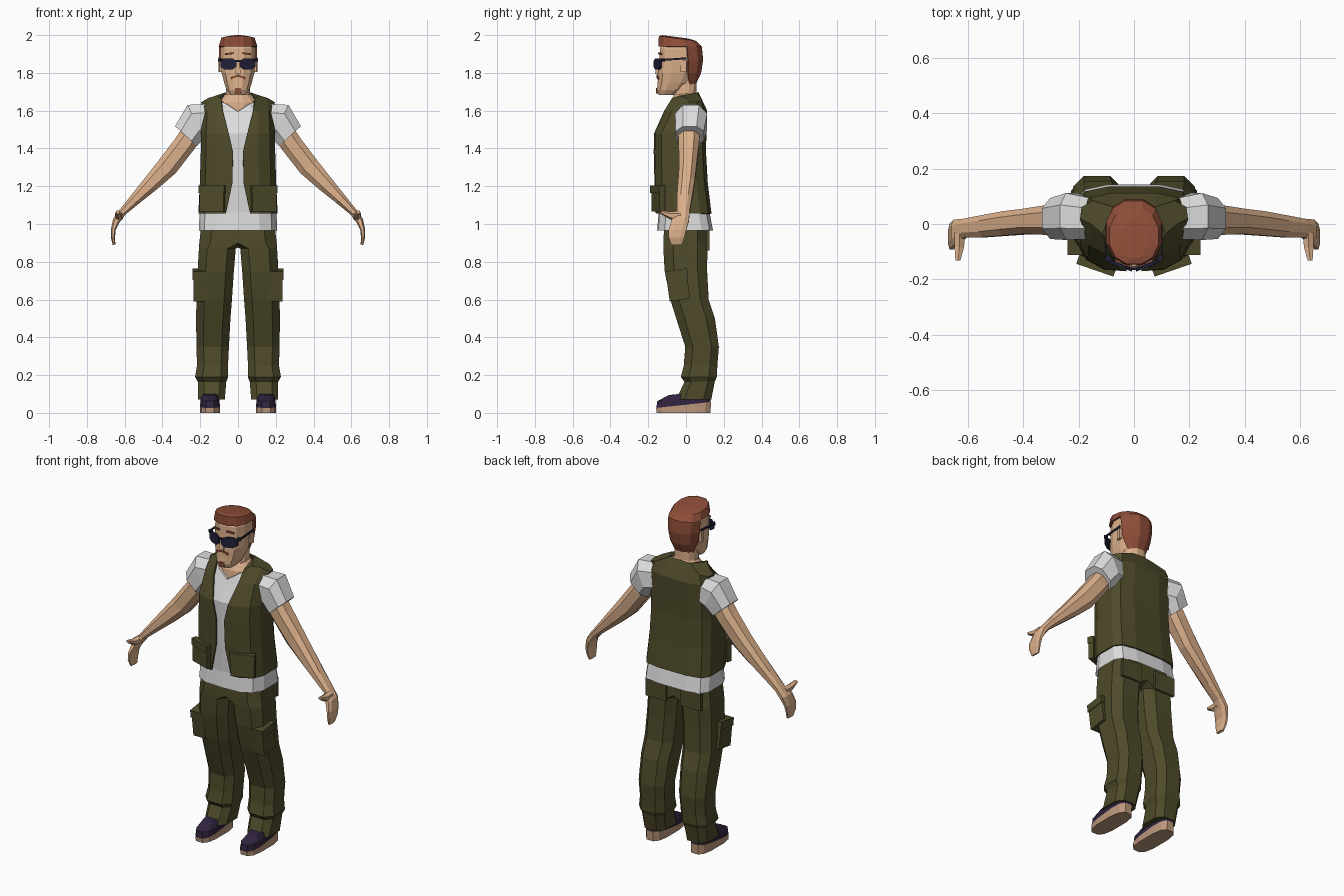
import bpy, bmesh, math
from mathutils import Vector, Matrix


def material(name, rgb):
    m = bpy.data.materials.new(name)
    m.diffuse_color = (*rgb, 1)
    return m


SKIN = material("skin", (0.72, 0.44, 0.26))
OLIVE = material("olive_cloth", (0.077, 0.069, 0.023))
HAIR = material("red_brown_hair", (0.27, 0.075, 0.04))
WHITE = material("white_cloth", (0.72, 0.72, 0.72))
SHOE = material("dark_purple", (0.03, 0.017, 0.05))
SOLE = material("tan_sole", (0.50, 0.31, 0.20))
LENS = material("dark_lens", (0.015, 0.015, 0.04))


def finish(name, bm, mat, mirror=False, thick=0):
    me = bpy.data.meshes.new(name)
    bm.to_mesh(me)
    bm.free()
    me.materials.append(mat)
    ob = bpy.data.objects.new(name, me)
    bpy.context.collection.objects.link(ob)
    if mirror:
        ob.modifiers.new("mirror", 'MIRROR')
    if thick:
        s = ob.modifiers.new("thickness", 'SOLIDIFY')
        s.thickness, s.offset = thick, -1
    return ob


def section(c, u, v, n=8, p=2.5):
    """Superellipse section spanned by half-axis vectors u and v."""
    f = lambda t: math.copysign(abs(t) ** (2 / p), t)
    k = f(math.cos(math.pi / n))
    c, u, v = Vector(c), Vector(u), Vector(v)
    ang = [2 * math.pi * (i + 0.5) / n for i in range(n)]
    return [c + u * f(math.cos(a)) / k + v * f(math.sin(a)) / k for a in ang]


def flat(z, x0, x1, y0, y1, n=8, p=2.5, tilt=0):
    """Horizontal section from its extents; tilt raises the back."""
    ry = (y1 - y0) / 2
    return section(((x0 + x1) / 2, (y0 + y1) / 2, z), ((x1 - x0) / 2, 0, 0), (0, ry, tilt * ry), n, p)


def loft(rings, closed=True, caps=True):
    bm = bmesh.new()
    vs = [[bm.verts.new(q) for q in r] for r in rings]
    n = len(rings[0])
    for a, b in zip(vs, vs[1:]):
        for i in range(n if closed else n - 1):
            j = (i + 1) % n
            bm.faces.new((a[i], a[j], b[j], b[i]))
    if closed and caps:
        bm.faces.new(vs[0][::-1])
        bm.faces.new(vs[-1])
        bmesh.ops.recalc_face_normals(bm, faces=bm.faces)
    return bm


def box(name, c, s, mat, rz=0, rx=0, ry=0, mirror=True):
    bm = bmesh.new()
    R = Matrix.Rotation(math.radians(rz), 4, 'Z') @ Matrix.Rotation(math.radians(ry), 4, 'Y') \
        @ Matrix.Rotation(math.radians(rx), 4, 'X')
    bmesh.ops.create_cube(bm, size=1, matrix=Matrix.Translation(c) @ R @ Matrix.Diagonal((*s, 1)))
    return finish(name, bm, mat, mirror)


def limb(rows):
    """Tube in the xz plane: x, y, z, in-plane radius, y radius, angle."""
    out = []
    for x, y, z, a, b, d in rows:
        t = math.radians(d)
        out.append(section((x, y, z), (a * math.cos(t), 0, a * math.sin(t)), (0, b, 0)))
    return loft(out)


def half_torso(z, xe, w, yf, yb):
    """Half outline from the front edge round the side to the back centre."""
    return [(xe, yf, z), (.55 * w, yf + .006, z), (.86 * w, yf + .04, z), (w, yf + .10, z),
            (w, yb - .06, z), (.86 * w, yb - .018, z), (.45 * w, yb, z), (0, yb, z)]


def garment(name, rows, top, mat, thick):
    bm = loft([half_torso(*r) for r in rows] + [top], closed=False)
    bm.verts.ensure_lookup_table()
    t = bm.verts[-8:]
    for q in ((1, 2, 5, 6), (2, 3, 4, 5), (0, 1, 6)):   # shoulder tops
        bm.faces.new([t[i] for i in q])
    finish(name, bm, mat, True, thick)


# Shirt and open vest
garment("shirt",
        [(.965, 0, .208, -.153, .143), (1.06, 0, .203, -.145, .125), (1.22, 0, .187, -.153, .103),
         (1.48, 0, .18, -.157, .096), (1.57, 0, .17, -.117, .097)],
        [(0, -.103, 1.595), (.06, -.088, 1.635), (.10, -.05, 1.653), (.15, 0, 1.642),
         (.16, .04, 1.642), (.13, .07, 1.648), (.07, .07, 1.66), (0, .07, 1.66)], WHITE, 0)
garment("vest",
        [(1.055, .065, .21, -.16, .135), (1.22, .03, .202, -.167, .115), (1.38, .027, .197, -.171, .106),
         (1.48, .05, .196, -.169, .108), (1.60, .082, .19, -.115, .112)],
        [(.09, -.075, 1.665), (.115, -.035, 1.68), (.155, 0, 1.668), (.195, .02, 1.645),
         (.19, .06, 1.645), (.15, .085, 1.655), (.07, .06, 1.695), (0, .065, 1.70)], OLIVE, .008)
box("vest_pocket", (.136, -.147, 1.13), (.135, .03, .125), OLIVE, rz=19)
box("vest_pocket_flap", (.136, -.151, 1.185), (.142, .034, .04), OLIVE, rz=19)

# Sleeves, arms and hands
finish("sleeve", limb([(.16, .02, 1.545, .09, .075, 85), (.225, .027, 1.54, .10, .085, 65),
                       (.275, .02, 1.465, .078, .074, 42)]), WHITE, True)
finish("arm", limb([(.23, .015, 1.50, .06, .058, 42), (.285, .015, 1.42, .057, .055, 40),
                    (.375, .01, 1.303, .056, .046, 38), (.46, .002, 1.215, .044, .044, 44),
                    (.54, -.008, 1.135, .031, .04, 44), (.612, -.015, 1.062, .02, .034, 38),
                    (.643, -.03, 1.02, .02, .046, 25), (.66, -.045, .97, .013, .047, 5),
                    (.662, -.05, .93, .011, .042, -5), (.656, -.05, .89, .007, .028, -15)]), SKIN, True)
finish("thumb", loft([section(c, (a, 0, 0), (0, 0, b), 6, 2) for c, a, b in
                      (((.63, -.03, 1.04), .02, .025), ((.632, -.085, 1.045), .017, .018),
                       ((.637, -.132, 1.063), .009, .009))]), SKIN, True)

# Trousers: two legs that overlap at the hips
legs = [(1.0, -.06, .193, -.115, .108), (.90, -.06, .205, -.12, .113), (.87, .012, .207, -.12, .113),
        (.75, .022, .214, -.113, .112), (.60, .032, .22, -.083, .12), (.50, .04, .222, -.052, .153),
        (.35, .048, .22, -.004, .174), (.25, .053, .217, -.012, .166), (.19, .052, .227, -.027, .163),
        (.165, .062, .213, -.008, .152), (.07, .07, .212, -.052, .134)]
finish("trouser_leg", loft([flat(*r, 8, 3) for r in legs]), OLIVE, True)
box("cargo_pocket", (.196, -.042, .67), (.078, .11, .145), OLIVE, rx=8)
box("cargo_pocket_flap", (.196, -.05, .735), (.088, .118, .045), OLIVE, rx=8)
box("back_pocket", (.115, .115, .915), (.135, .018, .11), OLIVE)

# Shoes
finish("shoe_sole", loft([flat(0, .095, .202, -.155, .13, 12, 3),
                          flat(.042, .095, .202, -.158, .132, 12, 3, .11)]), SOLE, True)
finish("shoe_upper", loft([flat(.04, .097, .200, -.157, .13, 12, 3, .11),
                           flat(.075, .10, .197, -.152, .13, 12, 3, .09),
                           flat(.105, .112, .188, -.09, .115, 12, 3, .1)]), SHOE, True)

# Neck and head
finish("neck", loft([flat(1.59, -.09, .09, -.088, .05, 12),
                     flat(1.652, -.098, .098, -.083, .062, 12, 2.3, .1),
                     flat(1.69, -.065, .065, -.065, .055, 12, 2.3, .15),
                     flat(1.78, -.06, .06, -.06, .055, 12)]), SKIN)
head = [(1.684, .042, -.145, -.06), (1.71, .06, -.154, -.005), (1.75, .074, -.15, .035),
        (1.80, .086, -.147, .06), (1.86, .092, -.14, .073), (1.93, .092, -.138, .072), (1.97, .075, -.12, .05)]
finish("head", loft([flat(z, -w, w, a, b, 12, 2.4) for z, w, a, b in head]), SKIN)
finish("nose", loft([section(c, (w, 0, 0), (0, d, 0), 4, 2) for c, w, d in
                     (((0, -.146, 1.795), .014, .018), ((0, -.142, 1.86), .008, .012))]), SKIN, False)
box("ear", (.094, -.012, 1.835), (.014, .03, .06), SKIN, rz=-10)

# Hair: full cap with the face area removed
hair = [(1.728, .055, -.03, .047, 0), (1.80, .088, -.12, .08, 0), (1.87, .099, -.14, .091, 0),
        (1.94, .102, -.146, .084, 0), (1.982, .088, -.144, .055, -.13), (1.991, .045, -.125, .01, -.13)]
bm = loft([flat(z, -w, w, a, b, 12, 2.3, t) for z, w, a, b, t in hair])
gone = [f for f in bm.faces if f.calc_center_median().z < 1.93
        and (f.calc_center_median().y < 0 or f.normal.z < -.9)]
bmesh.ops.delete(bm, geom=gone, context='FACES')
finish("hair", bm, HAIR, thick=.01)
box("eyebrow", (.046, -.138, 1.902), (.045, .009, .009), HAIR, rz=14, ry=6)
box("moustache", (.018, -.15, 1.779), (.042, .009, .011), HAIR, rz=8, ry=22)
box("goatee", (0, -.153, 1.705), (.032, .009, .028), HAIR, mirror=False)

# Sunglasses
finish("lens", loft([section((.05, y, 1.847), (.042, .016, 0), (0, 0, .03), 8, 2.4)
                     for y in (-.156, -.143)]), LENS, True)
box("glasses_bridge", (0, -.163, 1.862), (.03, .008, .01), LENS, mirror=False)
box("glasses_hinge", (.093, -.125, 1.868), (.02, .02, .016), LENS, rz=40)
box("glasses_temple", (.1, -.06, 1.873), (.006, .125, .01), LENS, rx=4)
